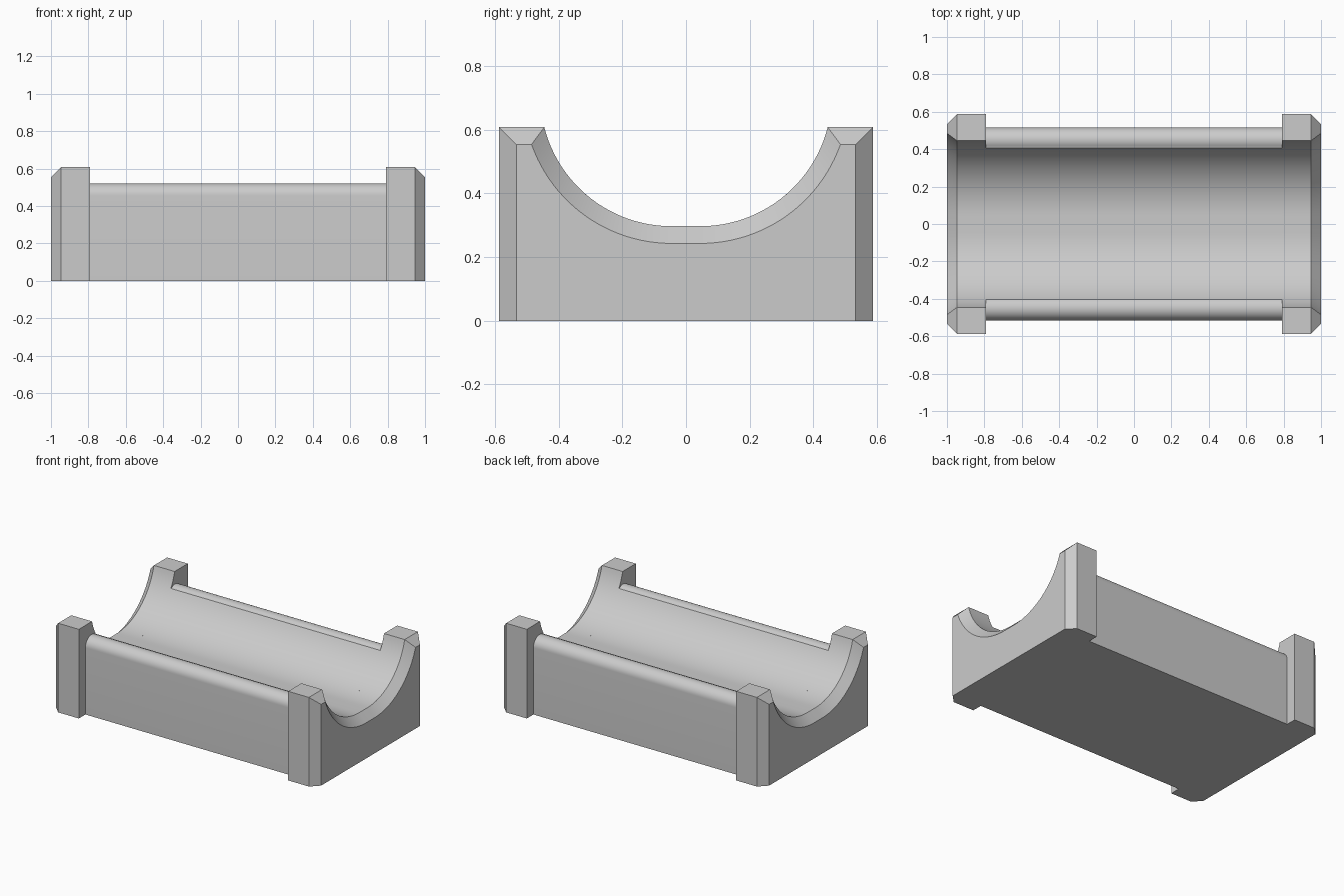
import bpy
import bmesh
import math

default = bpy.data.objects.get("Cube")
if default:
    bpy.data.objects.remove(default)

# Single plain grey
grey = bpy.data.materials.new("light_grey")
grey.use_nodes = True
colour = (0.6, 0.6, 0.6, 1)
grey.diffuse_color = colour
grey.node_tree.nodes["Principled BSDF"].inputs["Base Color"].default_value = colour

# Trough cross-section: two arcs joined by a narrow flat
FLAT, CENTRE_Z, RADIUS = 0.045, 0.71, 0.413
BEVEL = 0.054
STEPS = 24


def trough(grow, end_angle):
    """Right half of the trough, from the flat up to the rim."""
    r = RADIUS + grow
    return [(FLAT + r * math.sin(end_angle * i / STEPS),
             CENTRE_Z - r * math.cos(end_angle * i / STEPS))
            for i in range(STEPS + 1)]


def mirrored(half):
    """Close a half profile with its mirror image."""
    return half + [(-y, z) for y, z in reversed(half)]


def block_profile(inset):
    """End block outline, shrunk by inset except at the base."""
    top, side = 0.608 - inset, 0.587 - inset
    angle = math.acos((CENTRE_Z - top) / (RADIUS + inset))
    return mirrored(trough(inset, angle) + [(side, top), (side, 0)])


def body_profile():
    """Middle outline with rounded rims."""
    cy, cz, r = 0.45, 0.455, 0.066
    inner = 0.405
    half = trough(0, math.asin((inner - FLAT) / RADIUS))
    start = math.acos((inner - cy) / r)
    for i in range(1, 17):
        a = start * (1 - i / 16)
        half.append((cy + r * math.cos(a), cz + r * math.sin(a)))
    return mirrored(half + [(cy + r, 0)])


def loft(name, sections):
    """Skin a closed solid through (x, profile) sections."""
    bm = bmesh.new()
    rings = [[bm.verts.new((x, y, z)) for y, z in profile]
             for x, profile in sections]
    for a, b in zip(rings, rings[1:]):
        for i in range(len(a)):
            j = (i + 1) % len(a)
            bm.faces.new((a[i], a[j], b[j], b[i]))
    bm.faces.new(rings[0])
    bm.faces.new(rings[-1])
    bmesh.ops.recalc_face_normals(bm, faces=bm.faces)
    mesh = bpy.data.meshes.new(name)
    bm.to_mesh(mesh)
    bm.free()
    mesh.materials.append(grey)
    obj = bpy.data.objects.new(name, mesh)
    bpy.context.collection.objects.link(obj)
    bpy.ops.object.select_all(action="DESELECT")
    obj.select_set(True)
    bpy.context.view_layer.objects.active = obj
    bpy.ops.object.shade_smooth_by_angle(angle=math.radians(30))
    return obj


# Middle trough
body = body_profile()
loft("trough_body", [(-0.79, body), (0.79, body)])

# Bevelled end blocks
for name, side in (("left_end_block", 1), ("right_end_block", -1)):
    loft(name, [(side * 0.79, block_profile(0)),
                (side * (1 - BEVEL), block_profile(0)),
                (side, block_profile(BEVEL))])
